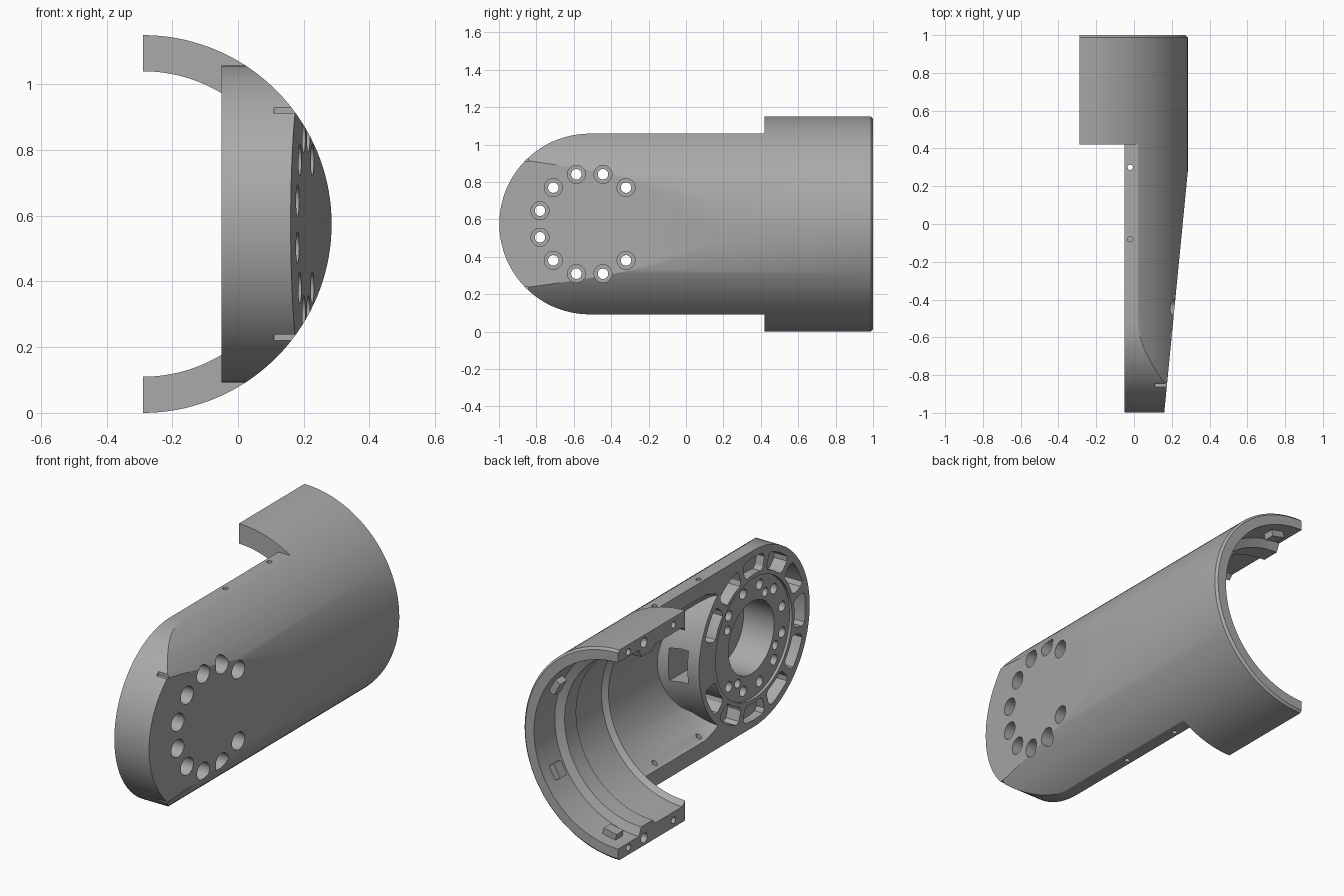
import bpy, bmesh
from math import sin, cos, pi, radians, sqrt, atan2
from mathutils import Matrix, Vector

if "Cube" in bpy.data.objects:
    bpy.data.objects.remove(bpy.data.objects["Cube"])

AX, AZ = -0.29, 0.575      # axis of the tubular shell
DY = -0.515                # centre of the round joint end
FACE = -0.05               # open flat face
R = 0.575

grey = bpy.data.materials.new("machined grey")
grey.use_nodes = True
grey.diffuse_color = (0.4, 0.4, 0.4, 1)
grey.node_tree.nodes["Principled BSDF"].inputs["Base Color"].default_value = (0.4, 0.4, 0.4, 1)


def skin(bm, rings):
    """Close a stack of equal rings into a solid."""
    rows = [[bm.verts.new(p) for p in ring] for ring in rings]
    n = len(rows[0])
    for a, b in zip(rows, rows[1:]):
        for i in range(n):
            bm.faces.new((a[i], a[(i + 1) % n], b[(i + 1) % n], b[i]))
    bm.faces.new(rows[0])
    bm.faces.new(rows[-1])


def lathe(bm, axis, centre, profile, n=24):
    """Solid of revolution; profile holds (radius, position on axis)."""
    k = "xyz".index(axis)
    u, v = [i for i in range(3) if i != k]
    rings = []
    for r, t in profile:
        ring = []
        for i in range(n):
            p = Vector(centre)
            p[k] = t
            p[u] += r * cos(2 * pi * i / n)
            p[v] += r * sin(2 * pi * i / n)
            ring.append(p)
        rings.append(ring)
    skin(bm, rings)


def prism(bm, outline, x0, x1):
    skin(bm, [[(x, y, z) for y, z in outline] for x in (x0, x1)])


def box(bm, centre, size, rot=Matrix()):
    m = Matrix.Translation(centre) @ rot @ Matrix.Diagonal((*size, 1))
    bmesh.ops.create_cube(bm, size=1, matrix=m)


def finish(name, bm):
    bmesh.ops.recalc_face_normals(bm, faces=bm.faces)
    me = bpy.data.meshes.new(name)
    bm.to_mesh(me)
    bm.free()
    me.materials.append(grey)
    ob = bpy.data.objects.new(name, me)
    bpy.context.collection.objects.link(ob)
    return ob


def combine(target, bm, op="DIFFERENCE"):
    """Apply a boolean and discard the tool solid."""
    tool = finish("tool", bm) if isinstance(bm, bmesh.types.BMesh) else bm
    mod = target.modifiers.new("cut", "BOOLEAN")
    mod.operation, mod.solver, mod.object = op, "EXACT", tool
    dg = bpy.context.evaluated_depsgraph_get()
    me = bpy.data.meshes.new_from_object(target.evaluated_get(dg))
    target.modifiers.clear()
    target.data = me
    bpy.data.objects.remove(tool)


def polar(r, a):
    return DY + r * cos(a), AZ + r * sin(a)


# Outer tube with a chamfered rear edge
bm = bmesh.new()
lathe(bm, "y", (AX, 0, AZ), [(R, -1.1), (R, 0.988), (R - 0.012, 1)], 144)
shell = finish("arm_shell", bm)

# Trim the front to a round-ended slab
bm = bmesh.new()
box(bm, (0, -0.39, AZ), (3, 1.62, 3))
trim = finish("trim", bm)
bm = bmesh.new()
end = [polar(0.483, pi / 2 + pi * i / 64) for i in range(65)]
prism(bm, end + [(0.7, AZ - 0.483), (0.7, AZ + 0.483)], FACE, 2)
combine(trim, bm)
combine(shell, trim)

# Open the rear half and slice the sloped outer flat
bm = bmesh.new()
box(bm, (AX - 0.999, 1, AZ), (2, 3, 3))
combine(shell, bm)
phi = atan2(0.125, 1.28)
bm = bmesh.new()
box(bm, Vector((0.16, -1, AZ)) + Vector((cos(phi), -sin(phi), 0)), (2, 6, 3),
    Matrix.Rotation(-phi, 4, "Z"))
combine(shell, bm)

# Stepped inner cavity, stopping at the round joint boss
bm = bmesh.new()
lathe(bm, "y", (AX, 0, AZ), [(0.40, -0.24), (0.44, -0.19), (0.465, -0.10), (0.465, 0.42),
      (0.49, 0.445), (0.49, 0.68), (0.465, 0.70), (0.465, 0.80), (0.51, 0.82),
      (0.51, 1.1)], 144)
cavity = finish("cavity", bm)
bm = bmesh.new()
lathe(bm, "x", (0, DY, AZ), [(0.474, -1), (0.474, 0.06), (0.50, 0.13), (0.55, 0.3)], 128)
combine(cavity, bm)
combine(shell, cavity)

# Cable notch in the side of the boss
bm = bmesh.new()
box(bm, (0.07, -0.11, AZ), (0.1, 0.2, 0.18))
combine(shell, bm)

# Retaining tabs inside the rear collar
bm = bmesh.new()
for deg in (-78, -28, 28, 78):
    a = radians(deg)
    box(bm, (AX + 0.505 * cos(a), 0.9, AZ + 0.505 * sin(a)), (0.06, 0.06, 0.08),
        Matrix.Rotation(-a, 4, "Y"))
combine(shell, bm, "UNION")

# Ring of weight-saving pockets around the joint
bm = bmesh.new()
h, r0, r1 = radians(12.3), 0.352, 0.445
for k in range(1, 12):
    c = k * pi / 6
    arc = [(h - 0.04) * (i / 3 - 1) for i in range(7)]
    pts = [polar(r1, c + a) for a in arc] + [polar(r1 - 0.02, c + h), polar(r0 + 0.02, c + h)]
    pts += [polar(r0, c - a) for a in arc] + [polar(r0 + 0.02, c - h), polar(r1 - 0.02, c - h)]
    reach = r1 * max(abs(sin(c + a)) for a in (-h, 0, h))
    prism(bm, pts, FACE - 0.1, min(0.1, AX + sqrt(0.53 ** 2 - reach ** 2)))
combine(shell, bm)

# Recessed joint seat, then its blind centre bore
for r, depth in ((0.33, FACE + 0.015), (0.197, 0.15)):
    bm = bmesh.new()
    lathe(bm, "x", (0, DY, AZ), [(r, -0.2), (r, depth)], 96)
    combine(shell, bm)

# Bolt circle: through holes and dowel holes, then counterbores
bolts = [radians(15 + 30 * k) for k in range(1, 11)]
bm = bmesh.new()
for a in bolts:
    lathe(bm, "x", (0, *polar(0.275, a)), [(0.028, -0.2), (0.028, 0.4)])
for k in range(4):
    lathe(bm, "x", (0, *polar(0.237, pi / 6 + k * pi / 2)), [(0.024, -0.2), (0.024, 0.05)])
combine(shell, bm)
bm = bmesh.new()
for a in bolts:
    lathe(bm, "x", (0, *polar(0.275, a)), [(0.048, 0.1), (0.048, 0.4)], 32)
combine(shell, bm)

# Rim pin holes, split-face screw holes and front edge slots
bm = bmesh.new()
for y, top in ((0.3, 0.9), (-0.08, 1.0)):
    lathe(bm, "z", (-0.02, y, 0), [(0.014, 0), (0.014, 0.25)], 16)
    lathe(bm, "z", (-0.02, y, 0), [(0.014, top), (0.014, 1.2)], 16)
for s in (-1, 1):
    for y, r in ((0.91, 0.018), (0.775, 0.027), (0.52, 0.018)):
        lathe(bm, "x", (0, y, AZ + s * 0.535), [(r, -0.4), (r, -0.2)], 16)
    box(bm, (0.16, -0.855, AZ + s * 0.345), (0.1, 0.024, 0.018))
combine(shell, bm)

# Smooth curved walls, crisp edges
bpy.ops.object.select_all(action="DESELECT")
shell.select_set(True)
bpy.context.view_layer.objects.active = shell
bpy.ops.object.shade_smooth_by_angle(angle=radians(25))
